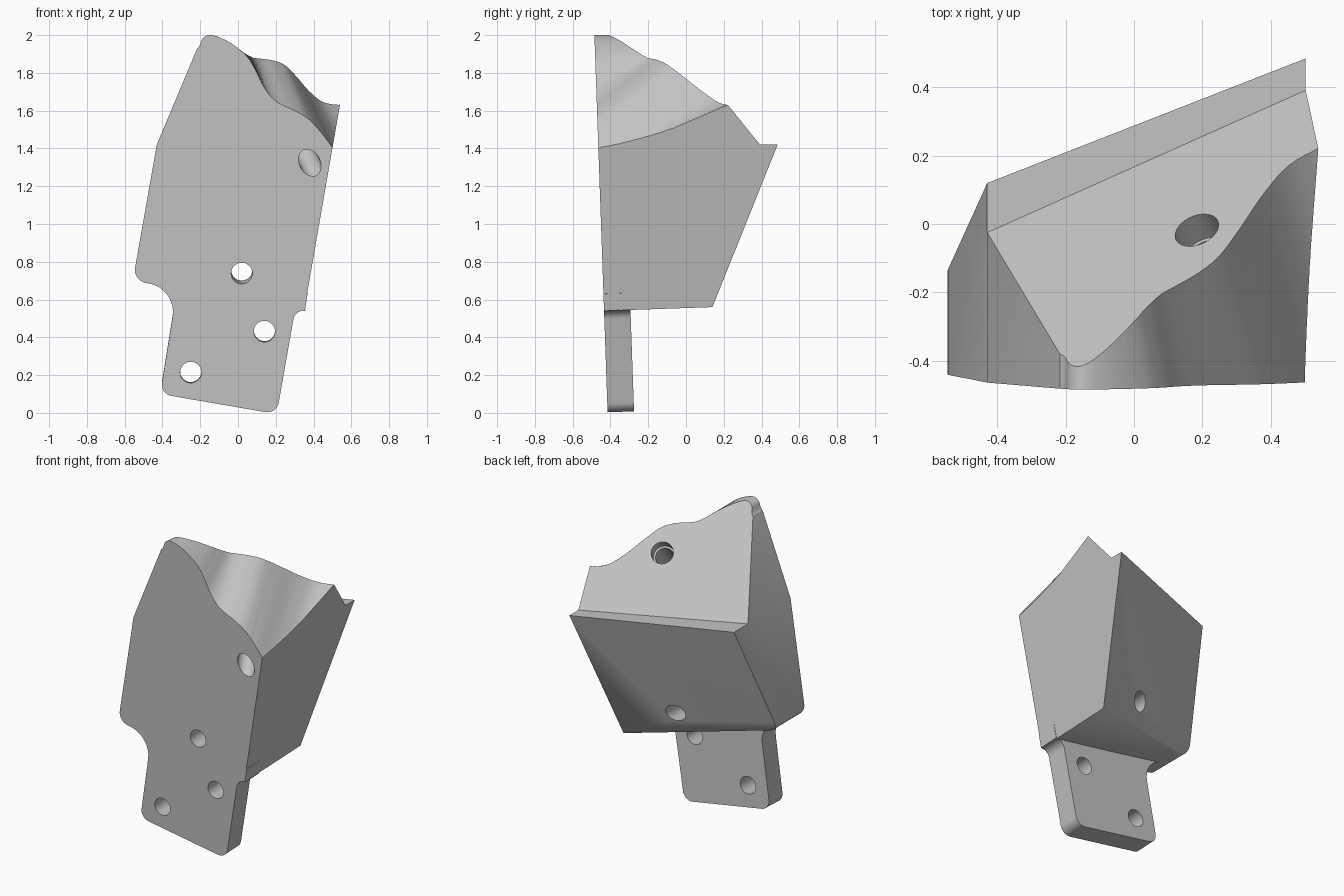
import bpy, bmesh, math
from mathutils import Vector

cube = bpy.data.objects.get("Cube")
if cube:
    bpy.data.objects.remove(cube, do_unlink=True)

grey = bpy.data.materials.new("matte_grey")
grey.use_nodes = True
COLOUR = (0.55, 0.55, 0.55, 1)
grey.diffuse_color = COLOUR
grey.node_tree.nodes["Principled BSDF"].inputs["Base Color"].default_value = COLOUR


# Leaning front plane, sloped rear plane and canted right side
def front_y(z):
    return -0.415 - 0.035 * z


def slope_y(x, z):
    return (-0.834 * (z - 1.42) + 0.42 * (x + 0.43)) / 0.94 - 0.025


def on_front(x, z):
    return (x, front_y(z), z)


def right_x(z):
    return 0.256 + 0.174 * z


def finish(name, bm):
    bmesh.ops.recalc_face_normals(bm, faces=bm.faces)
    mesh = bpy.data.meshes.new(name)
    bm.to_mesh(mesh)
    bm.free()
    mesh.materials.append(grey)
    obj = bpy.data.objects.new(name, mesh)
    bpy.context.collection.objects.link(obj)
    return obj


def hull(name, points):
    bm = bmesh.new()
    for p in points:
        bm.verts.new(p)
    res = bmesh.ops.convex_hull(bm, input=bm.verts)
    junk = {v for v in res["geom_interior"] + res["geom_unused"]
            if isinstance(v, bmesh.types.BMVert)}
    bmesh.ops.delete(bm, geom=list(junk), context="VERTS")
    bmesh.ops.dissolve_limit(bm, angle_limit=0.01, verts=bm.verts, edges=bm.edges)
    return finish(name, bm)


def boolean(target, other, operation):
    mod = target.modifiers.new(operation.lower(), "BOOLEAN")
    mod.object, mod.operation, mod.solver = other, operation, "EXACT"
    bpy.context.view_layer.objects.active = target
    bpy.ops.object.modifier_apply(modifier=mod.name)
    bpy.data.objects.remove(other, do_unlink=True)


def rounded(corners, steps=8):
    """Outline with square corners rounded over the given length."""
    out = []
    for i, (x, z, size) in enumerate(corners):
        c = Vector((x, z))
        if not size:
            out.append(c)
            continue
        a = (Vector(corners[i - 1][:2]) - c).normalized() * size
        b = (Vector(corners[(i + 1) % len(corners)][:2]) - c).normalized() * size
        for k in range(steps + 1):
            t = math.pi / 2 * k / steps
            out.append(c + a * (1 - math.sin(t)) + b * (1 - math.cos(t)))
    return out


def drill(target, start, end, radius):
    a, b = Vector(start), Vector(end)
    bpy.ops.mesh.primitive_cylinder_add(
        vertices=40, radius=radius, depth=(b - a).length, location=(a + b) / 2,
        rotation=(b - a).to_track_quat("Z", "Y").to_euler())
    cutter = bpy.context.object
    cutter.data.materials.append(grey)
    boolean(target, cutter, "DIFFERENCE")


# Lower body: tapered block with a rounded lower edge on one side
LEDGE = 1.42
corner = rounded([(-0.43, LEDGE, 0), (-0.557, 0.70, 0.07), (0.35, 0.54, 0)])[1:-1]
lower = [on_front(-0.43, LEDGE), on_front(right_x(LEDGE), LEDGE),
         (right_x(LEDGE), 0.485, LEDGE), (-0.29, 0.13, LEDGE), (-0.43, 0.12, LEDGE),
         on_front(0.35, 0.54), (0.353, 0.14, 0.56), (-0.43, -0.165, 0.685)]
for x, z in corner:
    lower += [on_front(x, z), (x, 0.12 - 0.388 * (LEDGE - z), z)]
body = hull("guide_block", lower)

# Upper body: wedge rising from the ledge
upper = [on_front(-0.43, LEDGE), on_front(right_x(LEDGE), LEDGE),
         (-0.43, slope_y(-0.43, LEDGE), LEDGE),
         (right_x(LEDGE), slope_y(right_x(LEDGE), LEDGE), LEDGE),
         on_front(-0.153, 2.08), on_front(right_x(2.526), 2.526)]
boolean(body, hull("upper_wedge", upper), "UNION")

# Mounting tongue with rounded corners and fillets into the block
tongue = rounded([(-0.412, 0.10, 0.06), (0.205, -0.006, 0.06), (0.303, 0.55, 0.055),
                  (0.354, 0.541, 0), (0.368, 0.63, 0), (-0.46, 0.78, 0),
                  (-0.475, 0.686, 0), (-0.322, 0.658, 0.15)])
bm = bmesh.new()
face = bm.faces.new([bm.verts.new(on_front(x, z)) for x, z in tongue])
ext = bmesh.ops.extrude_face_region(bm, geom=[face])
bmesh.ops.translate(bm, vec=(0, 0.14, 0.005),
                    verts=[v for v in ext["geom"] if isinstance(v, bmesh.types.BMVert)])
boolean(body, finish("mounting_tongue", bm), "UNION")

# Contoured saddle: front edge (x, z) and rear edge (x, z) joined by straight rulings
SADDLE = [Vector(p) for p in (
    (-0.30, 1.90, -0.30, 1.90), (-0.215, 1.93, -0.215, 1.93),
    (-0.185, 1.985, -0.185, 1.98), (-0.14, 2.0, -0.14, 2.0),
    (-0.05, 1.965, -0.07, 1.975), (0.04, 1.895, 0.0, 1.93),
    (0.09, 1.82, 0.04, 1.90), (0.14, 1.72, 0.08, 1.88),
    (0.2, 1.65, 0.12, 1.875), (0.3, 1.6, 0.19, 1.865),
    (0.38, 1.55, 0.25, 1.84), (0.46, 1.46, 0.31, 1.78),
    (0.55, 1.34, 0.38, 1.70), (0.64, 1.28, 0.46, 1.642), (0.8, 1.27, 0.58, 1.63))]


def smooth_rows(rows, steps=5):
    out = []
    for i in range(len(rows) - 1):
        a, b = rows[max(i - 1, 0)], rows[i]
        c, d = rows[i + 1], rows[min(i + 2, len(rows) - 1)]
        for k in range(steps):
            t = k / steps
            out.append(0.5 * (2 * b + (c - a) * t + (2 * a - 5 * b + 4 * c - d) * t ** 2
                              + (3 * b - a - 3 * c + d) * t ** 3))
    return out + [rows[-1]]


bm = bmesh.new()
loops = []
for fx, fz, rx, rz in smooth_rows(SADDLE):
    f = Vector(on_front(fx, fz))
    r = Vector((rx, slope_y(rx, rz), rz))
    near, far = f.lerp(r, -0.25), f.lerp(r, 1.25)
    ring = (near, far, (far.x, far.y, 2.8), (near.x, near.y - 0.3, 2.8))
    loops.append([bm.verts.new(p) for p in ring])
for a, b in zip(loops, loops[1:]):
    for i in range(4):
        j = (i + 1) % 4
        bm.faces.new((a[i], a[j], b[j], b[i]))
bm.faces.new(loops[0])
bm.faces.new(loops[-1])
boolean(body, finish("saddle_cutter", bm), "DIFFERENCE")

# Screw holes square to the front, and one slanting hole with a wider rear mouth
for x, z in ((0.02, 0.74), (0.14, 0.432), (-0.25, 0.215)):
    drill(body, (x, -0.7, z - 0.01), (x, 0.5, z + 0.032), 0.056)
entry, exit_ = Vector((0.38, -0.46, 1.325)), Vector((0.185, -0.02, 1.72))
drill(body, entry.lerp(exit_, -0.4), entry.lerp(exit_, 1.4), 0.055)
drill(body, entry.lerp(exit_, 0.85), entry.lerp(exit_, 1.4), 0.067)

# Smooth the curved surfaces and keep the edges crisp
bpy.ops.object.select_all(action="DESELECT")
body.select_set(True)
bpy.context.view_layer.objects.active = body
bpy.ops.object.shade_smooth_by_angle(angle=math.radians(20))
